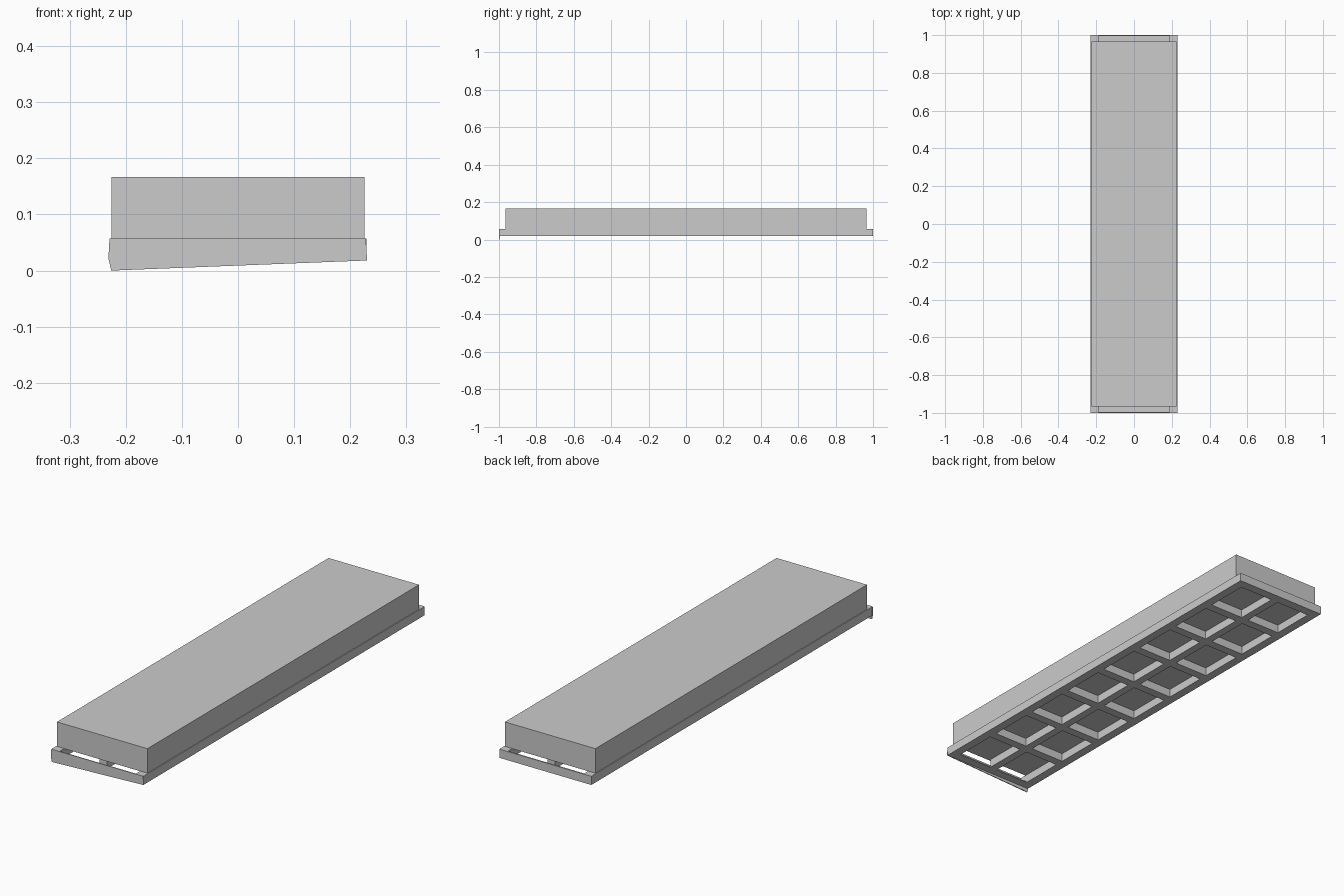
import bpy, bmesh

if "Cube" in bpy.data.objects:
    bpy.data.objects.remove(bpy.data.objects["Cube"])

def box(name, x0, x1, y0, y1, z0, z1):
    bm = bmesh.new()
    bmesh.ops.create_cube(bm, size=1)
    for v in bm.verts:
        v.co = (x1 if v.co.x > 0 else x0,
                y1 if v.co.y > 0 else y0,
                z1 if v.co.z > 0 else z0)
    return finish(name, bm)

def finish(name, bm):
    bmesh.ops.recalc_face_normals(bm, faces=bm.faces)
    me = bpy.data.meshes.new(name)
    bm.to_mesh(me)
    bm.free()
    ob = bpy.data.objects.new(name, me)
    bpy.context.collection.objects.link(ob)
    return ob

LOW, TOP = 0.018, 0.057
W, RIM = 0.229, 0.04

# main slab
box("slab", -0.225, 0.225, -0.965, 0.965, TOP - 0.001, 0.167)

# long side rails and low end rims
for s, tag in ((-1, "left"), (1, "right")):
    box(f"{tag}_rail", *sorted((s * W, s * (W - RIM))), -0.997, 0.997, LOW, TOP)
for s, tag in ((-1, "front"), (1, "back")):
    box(f"{tag}_rim", -W + RIM, W - RIM,
        *sorted((s * 0.997, s * 0.957)), LOW, LOW + 0.004)

# back wall of the frame
box("back_panel", -W, W, 0.994, 1.0, LOW, TOP)

# crooked thin front panel whose left corner hangs lower
bm = bmesh.new()
profile = [(-0.229, TOP), (0.228, TOP), (0.23, LOW), (-0.226, 0.0), (-0.231, 0.022)]
face = bm.faces.new([bm.verts.new((x, -1.0, z)) for x, z in profile])
ext = bmesh.ops.extrude_face_region(bm, geom=[face])
for g in ext["geom"]:
    if isinstance(g, bmesh.types.BMVert):
        g.co.y += 0.004
finish("front_panel", bm)

# underside lattice: centre spine and cross ribs
box("centre_rib", -0.018, 0.018, -0.957, 0.957, LOW, TOP)
for i in range(7):
    y = -0.735 + i * 0.245
    for s, tag in ((-1, "left"), (1, "right")):
        box(f"{tag}_cross_rib_{i + 1}", *sorted((s * 0.018, s * (W - RIM))),
            y - 0.02, y + 0.02, LOW, TOP)
